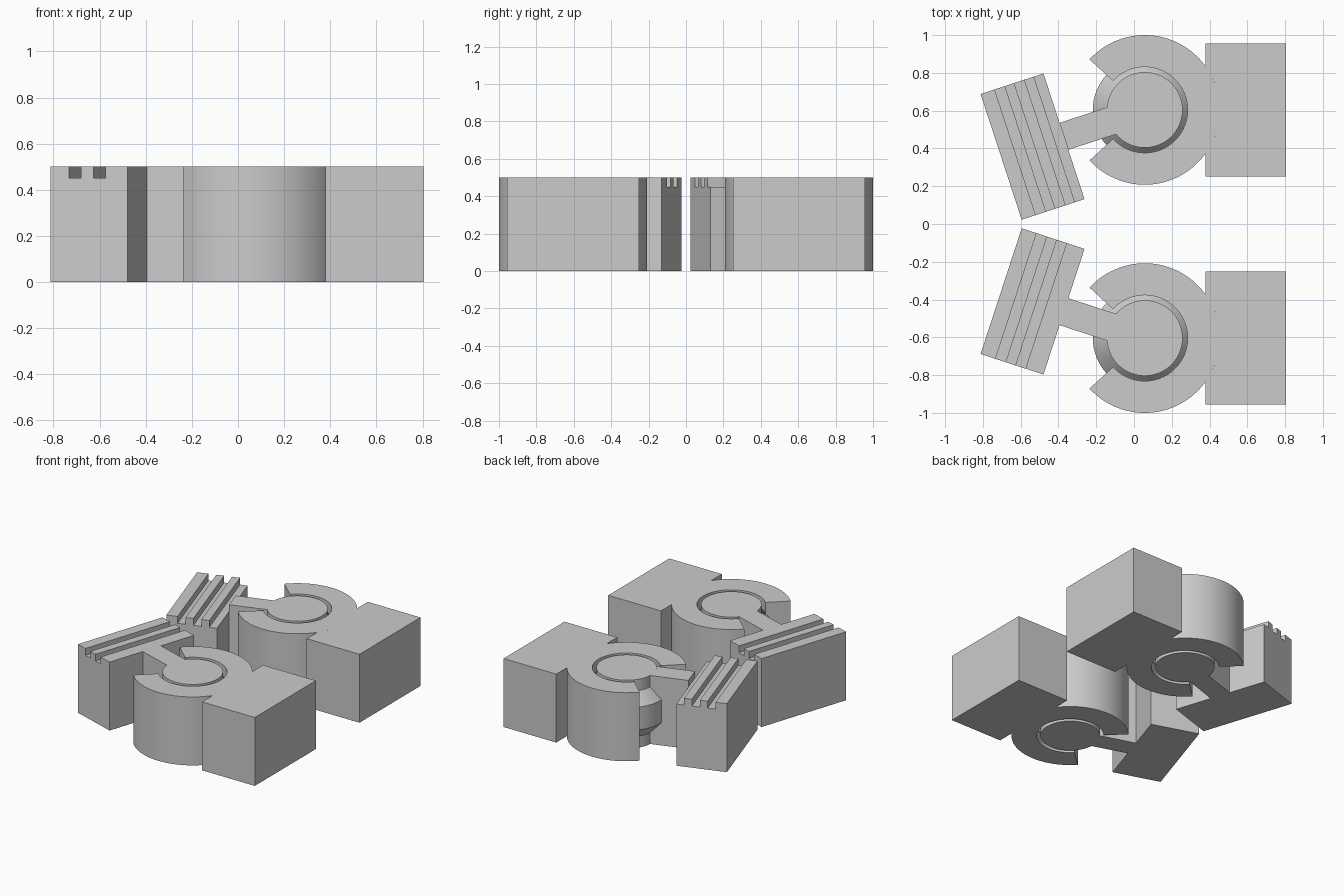
import bpy
import bmesh
from math import radians, sin, cos, asin, sqrt

if "Cube" in bpy.data.objects:
    bpy.data.objects.remove(bpy.data.objects["Cube"])

grey = bpy.data.materials.new("light grey")
grey.use_nodes = True
grey.diffuse_color = (0.6, 0.6, 0.6, 1)
grey.node_tree.nodes["Principled BSDF"].inputs["Base Color"].default_value = (0.6, 0.6, 0.6, 1)

HEIGHT = 0.5
CENTRE_X, CENTRE_Y = 0.057, 0.604
SOCKET_R, HOLE_R, PIN_R = 0.396, 0.227, 0.2
BULGE = 0.075                      # how far the middle of the pin swells
OPENING = radians(42.4)            # half angle of the socket mouth
TILT = radians(198.1)              # direction of the swinging arm
# (height fraction, swell fraction) up the pin and the socket wall
SWELL = [(0, 0), (1 / 6, 0), (1 / 3, 1), (2 / 3, 1), (5 / 6, 0), (1, 0)]


def loft(name, loops, side, turn=0.0):
    """Skin closed loops with capped ends, turn about the pin, place on one side."""
    bm = bmesh.new()
    rings = []
    for loop in loops:
        ring = []
        for x, y, z in loop:
            px = CENTRE_X + x * cos(turn) - y * sin(turn)
            py = CENTRE_Y + x * sin(turn) + y * cos(turn)
            ring.append(bm.verts.new((px, side * py, z)))
        rings.append(ring)
    for a, b in zip(rings, rings[1:]):
        for i in range(len(a)):
            j = (i + 1) % len(a)
            bm.faces.new((a[i], a[j], b[j], b[i]))
    bm.faces.new(rings[0])
    bm.faces.new(rings[-1])
    bmesh.ops.recalc_face_normals(bm, faces=bm.faces[:])
    mesh = bpy.data.meshes.new(name)
    bm.to_mesh(mesh)
    bm.free()
    mesh.materials.append(grey)
    obj = bpy.data.objects.new(name, mesh)
    bpy.context.collection.objects.link(obj)
    bpy.ops.object.select_all(action="DESELECT")
    obj.select_set(True)
    bpy.context.view_layer.objects.active = obj
    bpy.ops.object.shade_smooth_by_angle(angle=radians(30))
    return obj


def extrude(name, outline, side, turn=0.0):
    loft(name, [[(x, y, z) for x, y in outline] for z in (0, HEIGHT)], side, turn)


def arc(radius, start, end, steps):
    angles = [start + (end - start) * i / steps for i in range(steps + 1)]
    return [(radius * cos(a), radius * sin(a)) for a in angles]


def build_hinge(label, side, grooves):
    # C-shaped socket with a swollen hollow
    section = [(HOLE_R + BULGE * s, h * HEIGHT) for h, s in SWELL]
    section += [(SOCKET_R, HEIGHT), (SOCKET_R, 0)]
    half = radians(180) - OPENING
    loft(label + "_socket", [[(r * cx, r * cy, z) for r, z in section]
                             for cx, cy in arc(1, -half, half, 84)], side)

    # Square base block, hollowed to fit the socket
    face_x, back_x, half_y = 0.322, 0.748, 0.352
    reach = asin(sqrt(SOCKET_R ** 2 - face_x ** 2) / SOCKET_R)
    extrude(label + "_base_block",
            [(back_x, -half_y), (back_x, half_y), (face_x, half_y)]
            + arc(SOCKET_R, reach, -reach, 20) + [(face_x, -half_y)], side)

    # Pin with a swollen middle
    circle = arc(1, 0, radians(360), 96)[:-1]
    loft(label + "_pin", [[((PIN_R + BULGE * s) * cx, (PIN_R + BULGE * s) * cy, h * HEIGHT)
                           for cx, cy in circle] for h, s in SWELL], side)

    # Arm from the pin to the grip block
    inner, outer, half_arm = 0.45, 0.80, 0.075
    spread = asin(half_arm / PIN_R)
    extrude(label + "_arm", arc(PIN_R, spread, -spread, 10)
            + [(inner, -half_arm), (inner, half_arm)], side, TILT)

    # Grip block with grooves along its top, measured in from the outer face
    top, floor = HEIGHT, HEIGHT - 0.05
    section = [(inner, 0), (outer, 0), (outer, top)]
    for a, b in grooves:
        section += [(outer - a, top), (outer - a, floor), (outer - b, floor)]
        if outer - b > inner + 0.001:
            section.append((outer - b, top))
    if section[-1][0] > inner + 0.001:
        section.append((inner, top))
    loft(label + "_grip_block", [[(u, v, z) for u, z in section]
                                 for v in (-0.35, 0.35)], side, TILT)


build_hinge("back", 1, [(0.078, 0.133), (0.187, 0.242), (0.297, 0.35)])
build_hinge("front", -1, [(0.083, 0.139), (0.196, 0.25)])
